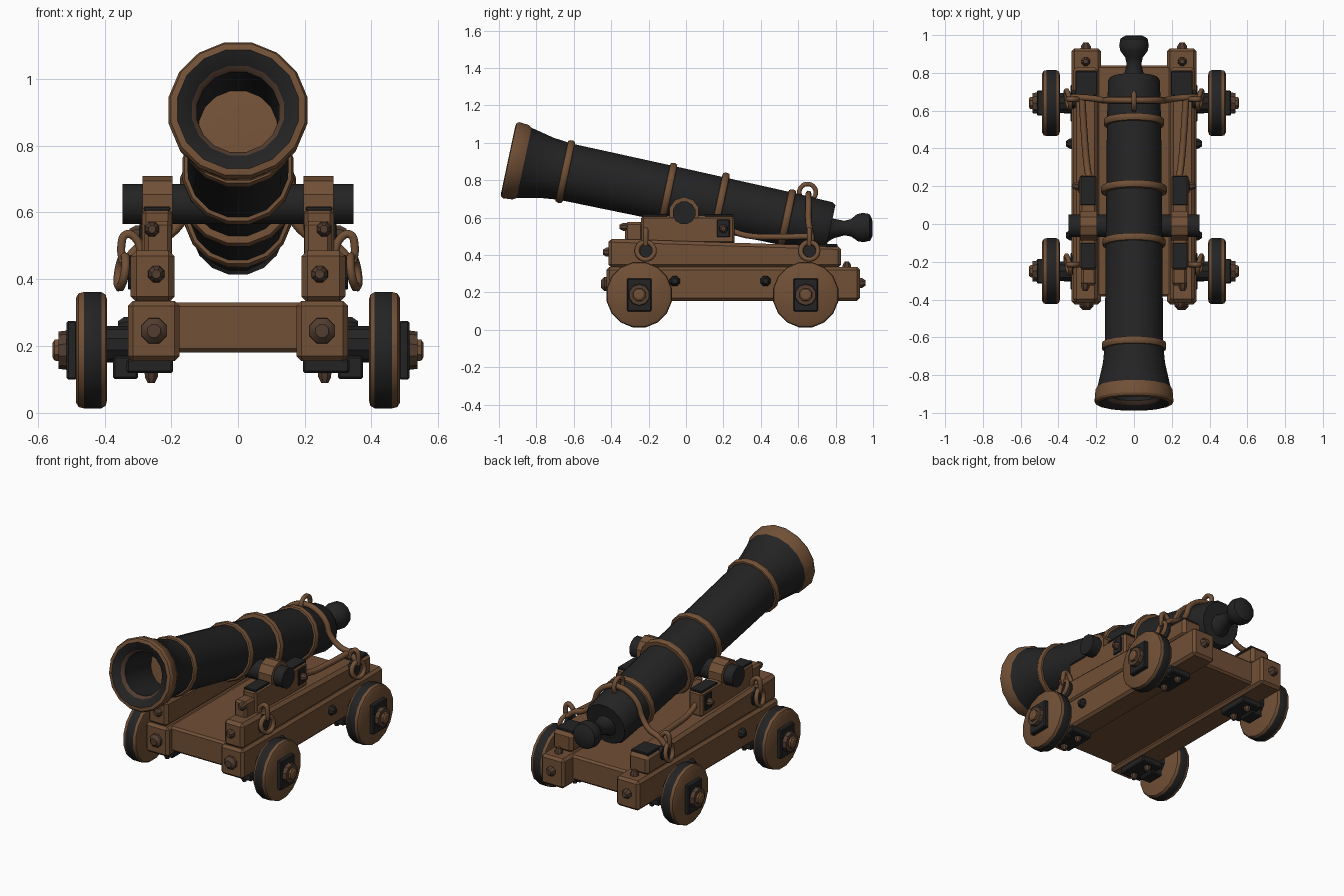
import bpy, bmesh, math
from mathutils import Vector, Matrix

if "Cube" in bpy.data.objects:
    bpy.data.objects.remove(bpy.data.objects["Cube"])


def material(name, rgb):
    m = bpy.data.materials.new(name)
    m.diffuse_color = (*rgb, 1)
    m.use_nodes = True
    m.node_tree.nodes["Principled BSDF"].inputs["Base Color"].default_value = m.diffuse_color
    return m


BROWN = material("warm_brown", (0.165, 0.08, 0.037))
DARK = material("dark_brown", (0.085, 0.047, 0.03))
BLACK = material("iron_black", (0.017, 0.017, 0.018))
MATS = [BROWN, DARK, BLACK]
B, D, K = 0, 1, 2


def finish(bm, name, smooth=True):
    bmesh.ops.recalc_face_normals(bm, faces=bm.faces)
    me = bpy.data.meshes.new(name)
    bm.to_mesh(me)
    bm.free()
    for m in MATS:
        me.materials.append(m)
    ob = bpy.data.objects.new(name, me)
    bpy.context.collection.objects.link(ob)
    if smooth:
        bpy.ops.object.select_all(action='DESELECT')
        ob.select_set(True)
        bpy.context.view_layer.objects.active = ob
        bpy.ops.object.shade_smooth_by_angle(angle=math.radians(32))
    return ob


def revolve(name, profile, origin, axis, sides=14, mats=B):
    """Spin (distance, radius) points about an axis; one material per segment."""
    rot = Vector(axis).to_track_quat('Z', 'Y').to_matrix().to_4x4()
    mat = Matrix.Translation(origin) @ rot
    bm = bmesh.new()
    rings = []
    for t, r in profile:
        rings.append([bm.verts.new(mat @ Vector((
            r * math.cos(2 * math.pi * (i + .5) / sides),
            r * math.sin(2 * math.pi * (i + .5) / sides), t))) for i in range(sides)])
    for k in range(len(rings) - 1):
        a, b = rings[k], rings[k + 1]
        for i in range(sides):
            j = (i + 1) % sides
            f = bm.faces.new((a[i], a[j], b[j], b[i]))
            f.material_index = mats[k] if isinstance(mats, list) else mats
    for ring, k in ((rings[0], 0), (rings[-1], -1)):
        f = bm.faces.new(ring)
        f.material_index = mats[k] if isinstance(mats, list) else mats
    return finish(bm, name)


def box(name, x, y, z, mat=B, bevel=0.012, rear_top=None):
    """Box from (min, max) ranges; rear_top lowers the back top edge."""
    bm = bmesh.new()
    bmesh.ops.create_cube(bm, size=1)
    for v in bm.verts:
        c = [r[0] if v.co[i] < 0 else r[1] for i, r in enumerate((x, y, z))]
        if rear_top and v.co.z > 0 and v.co.y > 0:
            c[2] = rear_top
        v.co = c
    if bevel:
        bmesh.ops.bevel(bm, geom=bm.edges[:], offset=bevel, segments=1, affect='EDGES')
    for f in bm.faces:
        f.material_index = mat
    return finish(bm, name, False)


def tube(name, pts, radius, mat=BROWN, cyclic=False):
    cu = bpy.data.curves.new(name, 'CURVE')
    cu.dimensions = '3D'
    cu.bevel_depth = radius
    cu.bevel_resolution = 1
    cu.resolution_u = 4
    cu.use_fill_caps = True
    s = cu.splines.new('BEZIER')
    s.bezier_points.add(len(pts) - 1)
    for p, co in zip(s.bezier_points, pts):
        p.co = co
        p.handle_left_type = p.handle_right_type = 'AUTO'
    s.use_cyclic_u = cyclic
    cu.materials.append(mat)
    ob = bpy.data.objects.new(name, cu)
    bpy.context.collection.objects.link(ob)


def ring(name, c, u, v, r, thick):
    c, u, v = Vector(c), Vector(u), Vector(v)
    tube(name, [c + r * (u * math.cos(a) + v * math.sin(a))
                for a in (i * math.pi / 4 for i in range(8))], thick, cyclic=True)


def bolt(name, pos, axis, r=0.03, mat=D, h=0.03):
    revolve(name, [(-.01, r), (h * .4, r * .95), (h, r * .5)], pos, axis, 8, mat)


# Barrel: tilted, hollow, with a flared brown-edged muzzle
ANG = math.radians(12)
AXIS = Vector((0, math.cos(ANG), -math.sin(ANG)))
UP = Vector((0, math.sin(ANG), math.cos(ANG)))
O = Vector((0, 0, 0.708))
revolve("barrel", [(-.45, .115), (-.93, .125), (-.95, .14), (-.972, .185), (-.968, .205),
                   (-.955, .212), (-.905, .208), (-.885, .196), (-.76, .168), (-.66, .157),
                   (-.1, .153), (.55, .146), (.77, .14), (.79, .128)],
        O, AXIS, 16, [K, D, K, B, B, B, B, K, K, K, K, K, K])
for i, (t, r) in enumerate([(-.66, .174), (-.10, .17), (.185, .177), (.55, .163)]):
    revolve(f"barrel_band_{i}", [(-.022, .14), (-.018, r - .006), (-.006, r), (.008, r),
                                 (.018, r - .006), (.022, .14)], O + AXIS * t, AXIS, 16, B)
# Rear knob and its neck
revolve("rear_knob", [(-.02, .085), (.03, .055), (.09, .04), (.125, .048), (.16, .075),
                      (.19, .081), (.225, .074), (.24, .045)], (0, .757, .541), (0, 1, .03), 12, K)
# Lifting ring on the breech
ring("breech_ring", (0, .65, .735), (0, 1, 0), (0, 0, 1), .044, .014)
# Trunnion bar through the barrel
revolve("trunnion", [(-.347, .062), (.347, .062)], (0, -.01, .625), (1, 0, 0), 12, K)

# Carriage bed
box("carriage_floor", (-.2, .2), (-.385, .84), (.18, .33))


for s, side in ((1, "right"), (-1, "left")):
    def X(a, b):
        return (a, b) if s > 0 else (-b, -a)

    # Stepped side beams
    box("lower_beam_" + side, X(.175, .33), (-.425, .93), (.155, .335), bevel=.015)
    box("upper_beam_" + side, X(.19, .322), (-.415, .83), (.33, .487), rear_top=.447, bevel=.018)
    box("cheek_block_" + side, X(.198, .288), (-.24, .26), (.46, .61))
    box("cheek_step_" + side, X(.2, .28), (-.325, -.23), (.46, .575))
    # Trunnion cap
    revolve("trunnion_cap_" + side, [(-.045, .082), (.045, .082)],
            (s * .242, -.01, .628), (1, 0, 0), 10, B)
    # Iron plates
    box("cap_plate_rear_" + side, X(.203, .283), (.10, .255), (.605, .618), K, .003)
    box("cap_plate_front_" + side, X(.203, .283), (-.235, -.10), (.605, .618), K, .003)
    box("cheek_plate_" + side, X(.28, .295), (.165, .235), (.495, .59), K, .004)
    bolt("cheek_bolt_" + side, (s * .295, .2, .54), (s, 0, 0), .024)
    box("rear_plate_" + side, X(.195, .31), (.68, .81), (.44, .458), K, .004)
    bolt("cheek_front_bolt_" + side, (s * .258, -.325, .55), (0, -1, 0), .024)
    bolt("upper_front_bolt_" + side, (s * .245, -.415, .415), (0, -1, 0), .027)
    bolt("lower_front_bolt_" + side, (s * .252, -.425, .245), (0, -1, 0), .042)
    bolt("lower_rear_bolt_" + side, (s * .255, .93, .25), (0, 1, 0), .03)
    bolt("rear_top_bolt_" + side, (s * .255, .86, .335), (0, 0, 1), .025)
    bolt("side_bolt_rear_" + side, (s * .33, .425, .26), (s, 0, 0), .03, K)
    bolt("side_bolt_front_" + side, (s * .33, -.06, .26), (s, 0, 0), .03, K)

    # Ring bolts on the sides
    for n, y in (("front", -.215), ("rear", .66)):
        revolve(f"ring_mount_{n}_{side}", [(0, .055), (.02, .05)],
                (s * .31, y, .42), (s, 0, 0), 10, K)
        ring(f"side_ring_{n}_{side}", (s * .348, y, .422), (s * .2, 1, 0), (-s * .15, 0, 1), .046, .014)
        tube(f"ring_eye_{n}_{side}", [(s * .29, y, .48), (s * .305, y, .52), (s * .335, y, .535),
                                      (s * .35, y, .50), (s * .345, y, .45)], .014)
    # Rope along the side
    tube("side_rope_" + side, [(s * .235, .22, .54), (s * .25, .32, .505), (s * .265, .5, .497),
                               (s * .275, .66, .50)], .018)

    # Axles, brackets and wheels
    for n, y in (("front", -.25), ("rear", .64)):
        tag = f"{n}_{side}"
        z = .187
        revolve("axle_" + tag, [(.2, .055), (.41, .055)], (0, y, .205), (s, 0, 0), 10, K)
        box("axle_bracket_" + tag, X(.195, .335), (y - .1, y + .1), (.118, .16), K, .006)
        box("axle_clamp_" + tag, X(.30, .375), (y - .055, y + .055), (.1, .17), K, .006)
        for dy in (-.06, .06):
            bolt(f"bracket_bolt_{tag}_{'a' if dy < 0 else 'b'}", (s * .26, y + dy, .118),
                 (0, 0, -1), .022)
        revolve("wheel_" + tag, [(.393, .155), (.397, .17), (.41, .178), (.462, .178),
                                 (.478, .174), (.486, .16)],
                (0, y, z), (s, 0, 0), 16, [B, B, K, B, B])
        box("hub_plate_" + tag, X(.483, .514), (y - .066, y + .066), (z - .088, z + .088), K, .005)
        revolve("hub_washer_" + tag, [(.505, .06), (.538, .056)], (0, y, z), (s, 0, 0), 10, D)
        revolve("hub_cap_" + tag, [(.53, .036), (.55, .034), (.557, .022)],
                (0, y, z), (s, 0, 0), 8, B)

# Rope over the breech
arc = []
for i in range(-3, 4):
    a = i * math.radians(28)
    arc.append((.163 * math.sin(a), .655, .57 + .158 * math.cos(a)))
tube("breech_rope", [(-.335, .67, .455), (-.29, .67, .50), (-.22, .665, .525)] + arc +
     [(.22, .665, .525), (.29, .67, .50), (.335, .67, .455)], .017)
